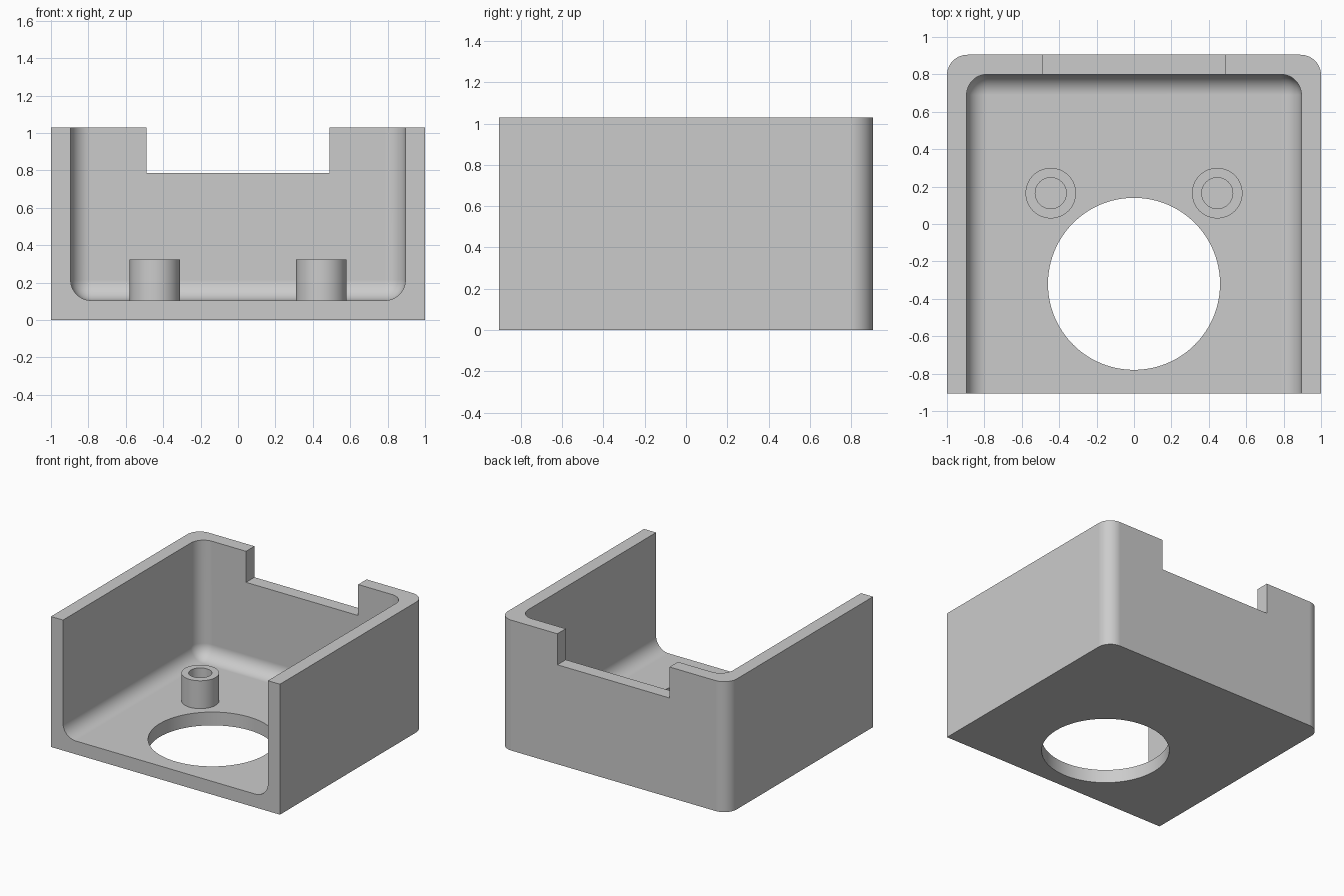
import bpy
import bmesh
from math import pi, cos, sin

if "Cube" in bpy.data.objects:
    bpy.data.objects.remove(bpy.data.objects["Cube"])

W, D, H = 1.0, 0.905, 1.03      # half width, half depth, height
WALL, R = 0.105, 0.11           # wall thickness, corner radius

grey = bpy.data.materials.new("plain grey")
grey.use_nodes = True
COLOUR = (0.6, 0.6, 0.6, 1)
grey.diffuse_color = COLOUR
grey.node_tree.nodes["Principled BSDF"].inputs["Base Color"].default_value = COLOUR


def finish(bm, name):
    bmesh.ops.recalc_face_normals(bm, faces=bm.faces)
    mesh = bpy.data.meshes.new(name)
    bm.to_mesh(mesh)
    bm.free()
    mesh.materials.append(grey)
    obj = bpy.data.objects.new(name, mesh)
    bpy.context.collection.objects.link(obj)
    return obj


def activate(obj):
    bpy.ops.object.select_all(action='DESELECT')
    obj.select_set(True)
    bpy.context.view_layer.objects.active = obj


def box(name, lo, hi, rounded=None):
    """Box between two corners; edges chosen by the rule are filleted."""
    bm = bmesh.new()
    bmesh.ops.create_cube(bm, size=1)
    for v in bm.verts:
        v.co = [hi[i] if v.co[i] > 0 else lo[i] for i in range(3)]
    if rounded:
        edges = [e for e in bm.edges if rounded(*e.verts)]
        bmesh.ops.bevel(bm, geom=edges, offset=R, segments=12, profile=0.5,
                        affect='EDGES', clamp_overlap=False)
    return finish(bm, name)


def smooth(obj):
    activate(obj)
    bpy.ops.object.shade_smooth_by_angle(angle=pi / 6)
    mod = obj.modifiers.new("flat_face_normals", 'WEIGHTED_NORMAL')
    mod.keep_sharp = True


def back_vertical(a, b):
    return a.co.y > 0 and b.co.y > 0 and a.co.x == b.co.x


def cavity_edge(a, b):
    at_bottom = max(a.co.z, b.co.z) < 0.5
    at_front = max(a.co.y, b.co.y) < 0
    return back_vertical(a, b) or (at_bottom and not at_front)


# Outer block with rounded back corners
shell = box("housing_shell", (-W, -D, 0), (W, D, H), back_vertical)

# Cavity open at front and top, notch in the back wall, round floor opening
cavity = box("cavity_cutter", (WALL - W, -1.5, WALL), (W - WALL, D - WALL, 1.6),
             cavity_edge)
notch = box("notch_cutter", (-0.49, 0.6, 0.785), (0.49, 1.2, 1.5))
bm = bmesh.new()
bmesh.ops.create_cone(bm, cap_ends=True, segments=96, radius1=0.46,
                      radius2=0.46, depth=1)
bmesh.ops.translate(bm, verts=bm.verts, vec=(0, -0.32, 0))
opening = finish(bm, "opening_cutter")

for cutter in (cavity, notch, opening):
    cutter.hide_render = True
    mod = shell.modifiers.new("cut", 'BOOLEAN')
    mod.operation, mod.solver, mod.object = 'DIFFERENCE', 'EXACT', cutter
    activate(shell)
    bpy.ops.object.modifier_apply(modifier=mod.name)
    bpy.data.objects.remove(cutter)
smooth(shell)

# Hollow screw posts standing on the floor
SEG = 64
for side, x in (("left", 0.445), ("right", -0.445)):
    bm = bmesh.new()
    profile = [(0.135, WALL - 0.01), (0.135, 0.325), (0.083, 0.325), (0.083, WALL - 0.01)]
    rings = [[bm.verts.new((x + r * cos(2 * pi * i / SEG),
                            0.165 + r * sin(2 * pi * i / SEG), z))
              for i in range(SEG)] for r, z in profile]
    for k, ring in enumerate(rings):
        nxt = rings[(k + 1) % len(rings)]
        for i in range(SEG):
            j = (i + 1) % SEG
            bm.faces.new((ring[i], ring[j], nxt[j], nxt[i]))
    smooth(finish(bm, side + "_screw_post"))
